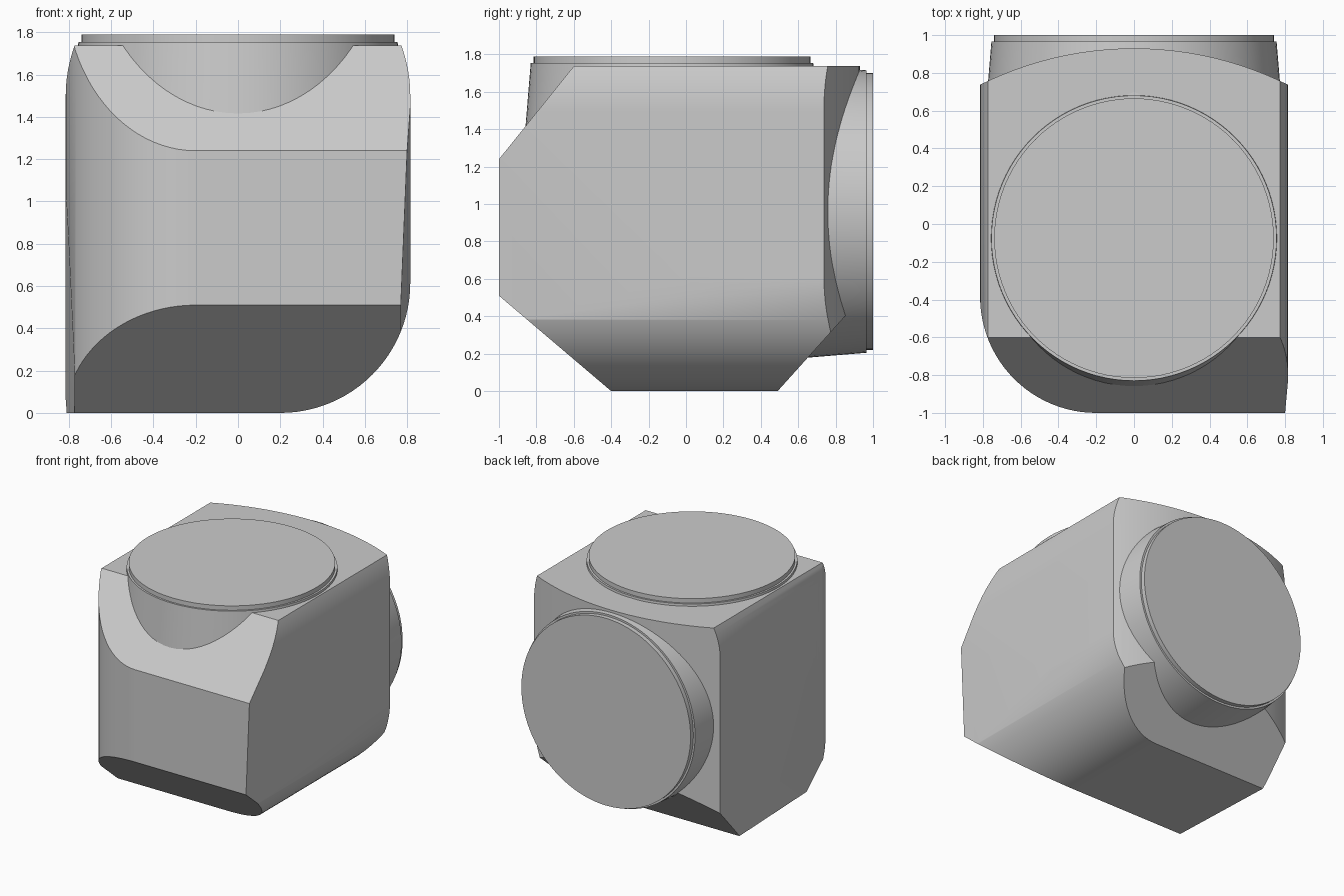
import bpy, bmesh
from math import sin, cos, radians, pi
from mathutils import Vector, Matrix

if "Cube" in bpy.data.objects:
    bpy.data.objects.remove(bpy.data.objects["Cube"])

grey = bpy.data.materials.new("plain grey")
grey.use_nodes = True
grey.diffuse_color = (0.6, 0.6, 0.6, 1)
grey.node_tree.nodes["Principled BSDF"].inputs["Base Color"].default_value = (0.6, 0.6, 0.6, 1)


def finish(name, bm):
    """Turn a bmesh into a shaded, coloured object."""
    bmesh.ops.recalc_face_normals(bm, faces=bm.faces[:])
    mesh = bpy.data.meshes.new(name)
    bm.to_mesh(mesh)
    bm.free()
    mesh.materials.append(grey)
    obj = bpy.data.objects.new(name, mesh)
    bpy.context.collection.objects.link(obj)
    bpy.ops.object.select_all(action='DESELECT')
    obj.select_set(True)
    bpy.context.view_layer.objects.active = obj
    bpy.ops.object.shade_smooth_by_angle(angle=radians(25))
    weighted = obj.modifiers.new("weighted normals", 'WEIGHTED_NORMAL')
    weighted.keep_sharp = True
    return obj


def cut(bm, point, normal):
    """Slice away everything beyond a plane and cap the opening."""
    result = bmesh.ops.bisect_plane(
        bm, geom=bm.verts[:] + bm.edges[:] + bm.faces[:], dist=1e-5,
        plane_co=point, plane_no=normal, clear_outer=True)
    edges = [e for e in result["geom_cut"]
             if isinstance(e, bmesh.types.BMEdge) and e.is_boundary]
    if edges:
        bmesh.ops.contextual_create(bm, geom=edges)


def arc(cu, cv, radius, start, end, steps):
    """Points of an arc, angles in degrees."""
    angles = [radians(start + (end - start) * i / steps) for i in range(steps + 1)]
    return [(cu + radius * cos(a), cv + radius * sin(a)) for a in angles]


def trim(bm, path, place):
    """Cut along each segment of a counter-clockwise path, outside removed."""
    for (u0, v0), (u1, v1) in zip(path, path[1:]):
        cut(bm, place(u0, v0), place(v1 - v0, u0 - u1))


W, H = 0.815, 1.737        # half width and height
R = 0.615                  # large corner radius

# Body: block with one rounded floor edge, one rounded front edge and a bowed back
body = bmesh.new()
bmesh.ops.create_cube(body, size=1, matrix=Matrix.Translation((0, 0, H / 2))
                      @ Matrix.Diagonal((2 * W, 2, H, 1)))


def in_front(u, v):
    return Vector((u, 0, v))


def in_plan(u, v):
    return Vector((u, v, 0))


def in_side(u, v):
    return Vector((0, u, v))


trim(body, arc(W - R, R, R, -90, 0, 24), in_front)           # floor edge
trim(body, arc(R - W, R - 1, R, 180, 270, 24), in_plan)      # front edge
trim(body, arc(0, -0.89, 1.82, 63, 117, 24), in_plan)        # bowed back
trim(body, arc(W - 0.69, 1.5, 0.69, 0, 21, 8), in_front)     # upper side flare
trim(body, arc(0.69 - W, 1.5, 0.69, 159, 180, 8), in_front)

# Slight side tapers
cut(body, Vector((0.77, -1, 0.51)), Vector((1, -0.04, -0.041)))
cut(body, Vector((-0.77, -0.49, 0)), Vector((-1, -0.041, -0.04)))

# Straight chamfers: lower front, lower back, upper front
trim(body, [(-1, 0.51), (-0.4, 0)], in_side)
trim(body, [(0.49, 0), (0.85, 0.4)], in_side)
trim(body, [(-0.6, H), (-1, 1.24)], in_side)
finish("body", body)


def boss(name, depth, matrix, segments=96):
    """Round conical boss with a stepped rim, ending at local z = 0."""
    bm = bmesh.new()
    profile = [(0.752 + 0.083 * depth, -depth), (0.755, -0.035), (0.74, -0.035), (0.74, 0)]
    rings = [[bm.verts.new((r * cos(2 * pi * i / segments), r * sin(2 * pi * i / segments), z))
              for i in range(segments)] for r, z in profile]
    for low, high in zip(rings, rings[1:]):
        for i in range(segments):
            j = (i + 1) % segments
            bm.faces.new((low[i], low[j], high[j], high[i]))
    bm.faces.new(rings[0][::-1])
    bm.faces.new(rings[-1])
    bm.transform(matrix)
    return finish(name, bm)


boss("top_boss", 0.49, Matrix.Translation((0, -0.075, 1.79)))
boss("back_boss", 0.4, Matrix.Translation((0, 1, 0.96)) @ Matrix.Rotation(-pi / 2, 4, 'X'))
